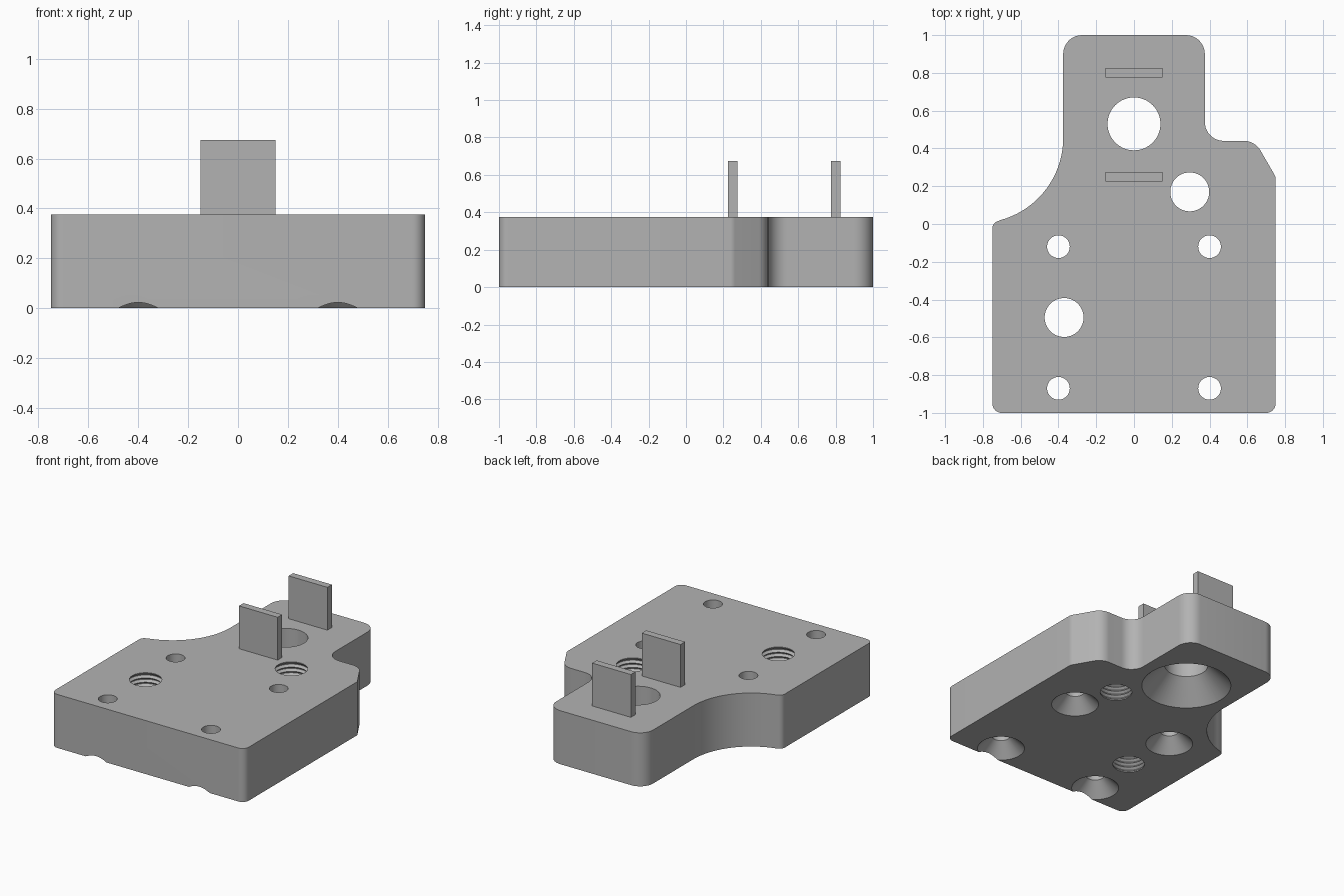
import bpy, bmesh
from math import sin, cos, tan, pi, radians
from mathutils import Vector

cube = bpy.data.objects.get("Cube")
if cube:
    bpy.data.objects.remove(cube, do_unlink=True)

grey = bpy.data.materials.new("plain_grey")
grey.use_nodes = True
grey.diffuse_color = (0.45, 0.45, 0.45, 1)
grey.node_tree.nodes["Principled BSDF"].inputs["Base Color"].default_value = grey.diffuse_color

THICK = 0.375


def make_object(name, bm):
    bmesh.ops.recalc_face_normals(bm, faces=bm.faces)
    mesh = bpy.data.meshes.new(name)
    bm.to_mesh(mesh)
    bm.free()
    mesh.materials.append(grey)
    obj = bpy.data.objects.new(name, mesh)
    bpy.context.collection.objects.link(obj)
    return obj


def fillet(prev, corner, nxt, radius, steps=10):
    """Points of a rounded corner between two straight edges."""
    p, c, n = Vector(prev), Vector(corner), Vector(nxt)
    a, b = (p - c).normalized(), (n - c).normalized()
    half = a.angle(b) / 2
    centre = c + (a + b).normalized() * radius / sin(half)
    start = c + a * radius / tan(half) - centre
    end = c + b * radius / tan(half) - centre
    sweep = pi - 2 * half
    return [centre + (start * sin((1 - i / steps) * sweep) + end * sin(i / steps * sweep)) / sin(sweep)
            for i in range(steps + 1)]


def lathe(name, profile, x, y, segs=64):
    """Closed solid of revolution from (radius, height) points."""
    bm = bmesh.new()
    rings = [[bm.verts.new((x + r * cos(2 * pi * i / segs), y + r * sin(2 * pi * i / segs), z))
              for i in range(segs)] for r, z in profile]
    for low, high in zip(rings, rings[1:]):
        for i in range(segs):
            j = (i + 1) % segs
            bm.faces.new((low[i], low[j], high[j], high[i]))
    bm.faces.new(rings[0])
    bm.faces.new(rings[-1])
    return make_object(name, bm)


def cut(target, cutter):
    mod = target.modifiers.new("hole", "BOOLEAN")
    mod.operation = "DIFFERENCE"
    mod.solver = "EXACT"
    mod.object = cutter
    bpy.context.view_layer.objects.active = target
    bpy.ops.object.modifier_apply(modifier=mod.name)
    bpy.data.objects.remove(cutter, do_unlink=True)


# Plate outline: rounded corners plus the hollow sweep on the right-hand side
corners = [(-0.75, -1, 0.05), (0.75, -1, 0.05), (0.75, 0.25, 0.05), (0.64, 0.44, 0.1),
           (0.375, 0.44, 0.1), (0.375, 1, 0.1), (-0.375, 1, 0.1)]
R, CX, CY = 0.45, -0.825, 0.455
sweep = [(CX + R * cos(radians(a)), CY + R * sin(radians(a)), 0) for a in range(0, -76, -3)]
corners += sweep + [(-0.75, 0.002, 0.04)]

outline = []
for i, (x, y, r) in enumerate(corners):
    if r:
        outline += fillet(corners[i - 1][:2], (x, y), corners[(i + 1) % len(corners)][:2], r)
    else:
        outline.append(Vector((x, y)))

bm = bmesh.new()
base = bm.faces.new([bm.verts.new((p.x, p.y, 0)) for p in outline])
top = bmesh.ops.extrude_face_region(bm, geom=[base])["geom"]
bmesh.ops.translate(bm, vec=(0, 0, THICK), verts=[v for v in top if isinstance(v, bmesh.types.BMVert)])
plate = make_object("base_plate", bm)


# Countersunk holes, widening towards the underside
def countersink(x, y, hole, mouth):
    cut(plate, lathe("countersink", [(mouth + 0.1, -0.1), (hole, mouth - hole), (hole, 0.5)], x, y))


for x in (-0.4, 0.4):
    for y in (-0.87, -0.12):
        countersink(x, y, 0.06, 0.153)
countersink(0, 0.53, 0.14, 0.29)

# Threaded holes with ridged walls
PITCH, MINOR, MAJOR = 0.03, 0.103, 0.118
ridges = []
for k in range(12):
    z = 0.008 + k * PITCH
    ridges += [(MINOR, z), (MAJOR, z + PITCH * 0.45), (MAJOR, z + PITCH * 0.55)]
for x, y in ((0.295, 0.17), (-0.37, -0.495)):
    cut(plate, lathe("thread", [(MINOR, -0.1)] + ridges + [(MINOR, THICK - 0.004), (MINOR, 0.5)], x, y))

bpy.ops.object.select_all(action="DESELECT")
plate.select_set(True)
bpy.context.view_layer.objects.active = plate
bpy.ops.object.shade_smooth_by_angle(angle=radians(25))

# Two upright tabs either side of the large hole
for name, y in (("front_tab", 0.25), ("back_tab", 0.80)):
    bm = bmesh.new()
    bmesh.ops.create_cube(bm, size=1)
    bmesh.ops.scale(bm, vec=(0.3, 0.05, 0.31), verts=bm.verts)
    bmesh.ops.translate(bm, vec=(0, y, 0.52), verts=bm.verts)
    make_object(name, bm)
